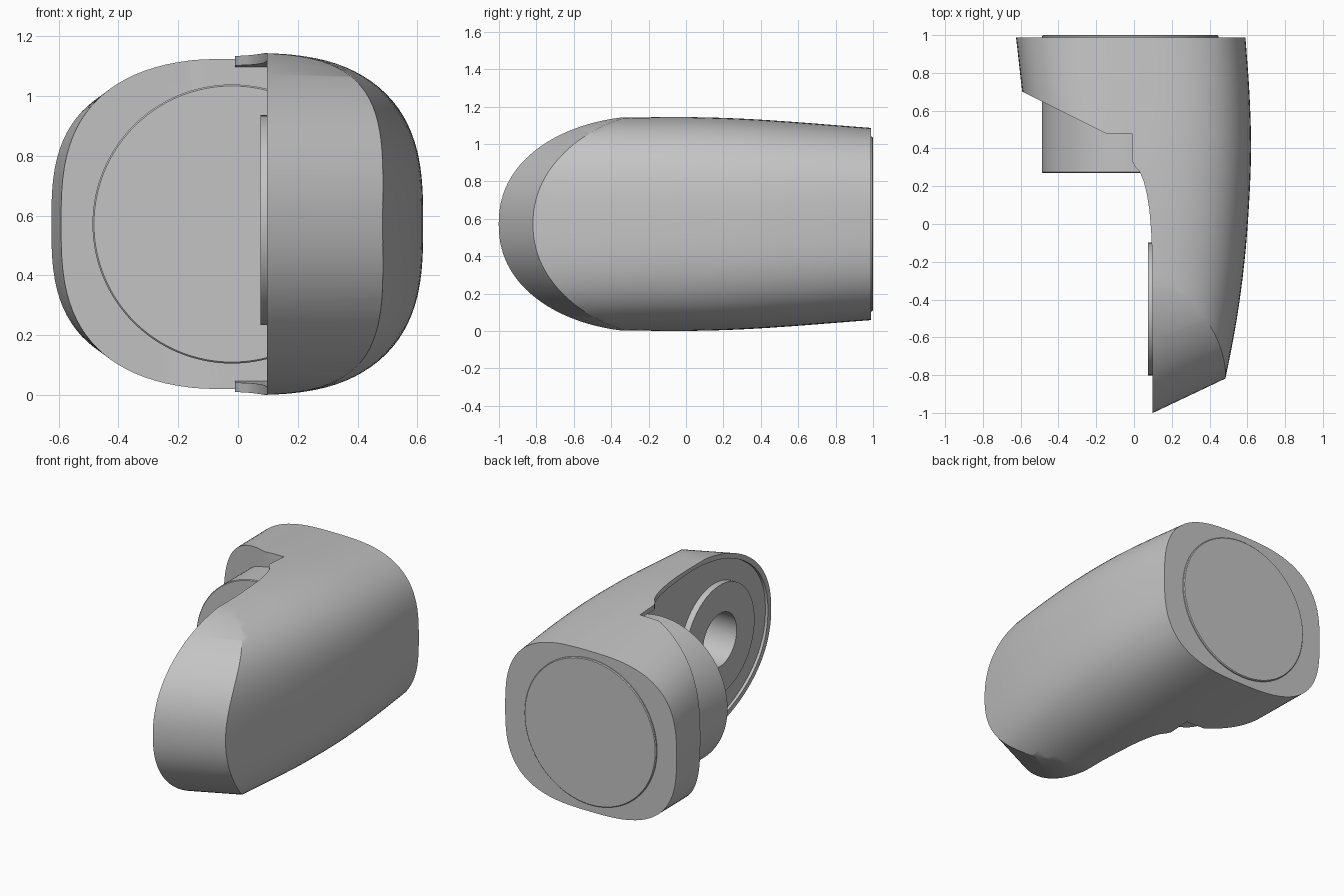
import bpy, bmesh, math
from mathutils import Vector, Matrix

cube = bpy.data.objects.get("Cube")
if cube:
    bpy.data.objects.remove(cube, do_unlink=True)

MID = 0.572  # height of the centre line

grey = bpy.data.materials.new("light grey")
grey.use_nodes = True
COL = (0.55, 0.55, 0.55, 1)
grey.diffuse_color = COL
grey.node_tree.nodes["Principled BSDF"].inputs["Base Color"].default_value = COL


def finish(name, bm):
    bmesh.ops.recalc_face_normals(bm, faces=bm.faces[:])
    me = bpy.data.meshes.new(name)
    bm.to_mesh(me)
    bm.free()
    me.materials.append(grey)
    ob = bpy.data.objects.new(name, me)
    bpy.context.collection.objects.link(ob)
    return ob


def prism(name, points, direction):
    """Closed 3D polygon swept along a vector."""
    bm = bmesh.new()
    face = bm.faces.new([bm.verts.new(p) for p in points])
    res = bmesh.ops.extrude_face_region(bm, geom=[face])
    verts = [g for g in res["geom"] if isinstance(g, bmesh.types.BMVert)]
    bmesh.ops.translate(bm, verts=verts, vec=Vector(direction))
    return finish(name, bm)


def cylinder(name, centre, radius, depth, axis, segments=96):
    bm = bmesh.new()
    rot = Matrix.Rotation(math.pi / 2, 4, axis)
    bmesh.ops.create_cone(bm, cap_ends=True, segments=segments, radius1=radius,
                          radius2=radius, depth=depth,
                          matrix=Matrix.Translation(centre) @ rot)
    return finish(name, bm)


def select(ob):
    bpy.ops.object.select_all(action='DESELECT')
    ob.select_set(True)
    bpy.context.view_layer.objects.active = ob


def cut(ob, cutter, operation='DIFFERENCE'):
    select(ob)
    m = ob.modifiers.new("cut", 'BOOLEAN')
    m.operation, m.object, m.solver = operation, cutter, 'EXACT'
    bpy.ops.object.modifier_apply(modifier=m.name)
    bpy.data.objects.remove(cutter, do_unlink=True)


def smooth(ob, angle=30):
    select(ob)
    bpy.ops.object.shade_smooth_by_angle(angle=math.radians(angle))


def lerp(table, y):
    """Smooth curve through (y, value) pairs."""
    if y <= table[0][0]:
        return table[0][1]
    n = len(table)
    for i in range(n - 1):
        (y0, a), (y1, b) = table[i], table[i + 1]
        if y <= y1:
            pa, pb = table[max(i - 1, 0)], table[min(i + 2, n - 1)]
            ma = (b - pa[1]) / (y1 - pa[0]) * (y1 - y0)
            mb = (pb[1] - a) / (pb[0] - y0) * (y1 - y0)
            t = (y - y0) / (y1 - y0)
            return ((2*t**3 - 3*t**2 + 1) * a + (t**3 - 2*t**2 + t) * ma
                    + (3*t**2 - 2*t**3) * b + (t**3 - t**2) * mb)
    return table[-1][1]


LEFT = [(-1.1, 0.42), (-0.8, 0.488), (-0.5, 0.545), (-0.2, 0.585),
        (0.1, 0.609), (0.4, 0.62), (0.7, 0.611), (0.99, 0.59)]
RIGHT = [(0.2, 0.53), (0.7, 0.592), (0.99, 0.625)]
HEIGHT = [(-0.2, 0.572), (0.05, 0.572), (0.4, 0.558), (0.99, 0.514)]


def hull(name):
    """Rounded-square tube, the outer skin shared by both housing halves."""
    bm = bmesh.new()
    rings, count, e = [], 96, 2 / 2.9
    for i in range(29):
        y = -1.1 + 2.088 * i / 28
        ring = []
        for k in range(count):
            a = 2 * math.pi * (k + 0.5) / count
            c, s = math.cos(a), math.sin(a)
            w = lerp(LEFT if c > 0 else RIGHT, y)
            x = math.copysign(abs(c) ** e, c) * w
            z = math.copysign(abs(s) ** e, s) * lerp(HEIGHT, y)
            ring.append(bm.verts.new((x, y, MID + z)))
        rings.append(ring)
    for r0, r1 in zip(rings, rings[1:]):
        for k in range(count):
            j = (k + 1) % count
            bm.faces.new((r0[k], r0[j], r1[j], r1[k]))
    bm.faces.new(rings[0])
    bm.faces.new(rings[-1])
    return finish(name, bm)


def nose_outline(x, inset, back):
    """Side outline with a round front end, closed at y = back."""
    h, half = 0.578 - inset, []
    for i in range(33):
        a = math.pi / 2 * i / 32
        half.append((-0.2 - (0.8 - inset) * math.cos(a), h * math.sin(a) ** (2 / 2.2)))
    tail = 0.02 if inset else 0
    half.append((back, h - tail))
    top = [(x, y, MID + z) for y, z in half]
    return top + [(x, y, MID - z) for y, z in reversed(half[1:])]


# Long arm shell: hull trimmed by its plan shape and by the slanted nose
arm = hull("arm_shell")
plan = [(0.097, -1.3), (0.9, -1.3), (0.9, 1.2), (-0.01, 1.2), (-0.01, 0.335),
        (0.005, 0.305), (0.03, 0.277), (0.05, 0.23), (0.068, 0.16),
        (0.082, 0.07), (0.091, -0.04), (0.097, -0.18)]
cut(arm, prism("plan_cutter", [(x, y, -0.2) for x, y in plan], (0, 0, 1.6)), 'INTERSECT')
slant = 0.474
nose = nose_outline(-0.1, 0, 1.5)
cut(arm, prism("nose_cutter", [(x, y - 0.2 * slant, z) for x, y, z in nose],
               (0.9, 0.9 * slant, 0)), 'INTERSECT')

# Shallow recess inside the rim, and the shaft bore
cut(arm, prism("recess_cutter", nose_outline(-0.2, 0.032, 0.48), (0.315, 0, 0)))
BORE = (0.2, -0.45, 0.585)
cut(arm, cylinder("bore_cutter", BORE, 0.17, 0.44, 'Y', 64))
smooth(arm)

# Short housing half with the angled front edge
housing = hull("rear_housing")
plan = [(-0.01, 0.48), (-0.15, 0.48), (-0.59, 0.7), (-0.85, 0.83),
        (-0.85, 1.2), (-0.01, 1.2)]
cut(housing, prism("housing_cutter", [(x, y, -0.2) for x, y in plan], (0, 0, 1.6)), 'INTERSECT')
smooth(housing)

# Inner web closing the shell behind the drum
web = prism("inner_web", [(x, 0.48, z) for x, z in
            ((-0.02, 0.05), (0.13, 0.05), (0.13, 1.09), (-0.02, 1.09))], (0, 0.1, 0))

# Joint drum running through the housing to the rear cap
drum = cylinder("joint_drum", (-0.02, 0.635, MID), 0.467, 0.73, 'X', 128)
bevel = drum.modifiers.new("bevel", 'BEVEL')
bevel.width, bevel.segments, bevel.limit_method = 0.005, 1, 'ANGLE'
select(drum)
bpy.ops.object.modifier_apply(modifier=bevel.name)
smooth(drum)

# Flange ring around the bore
flange = cylinder("bore_flange", (0.1, -0.45, 0.585), 0.351, 0.05, 'Y')
cut(flange, cylinder("flange_cutter", BORE, 0.17, 0.44, 'Y', 64))
smooth(flange)
